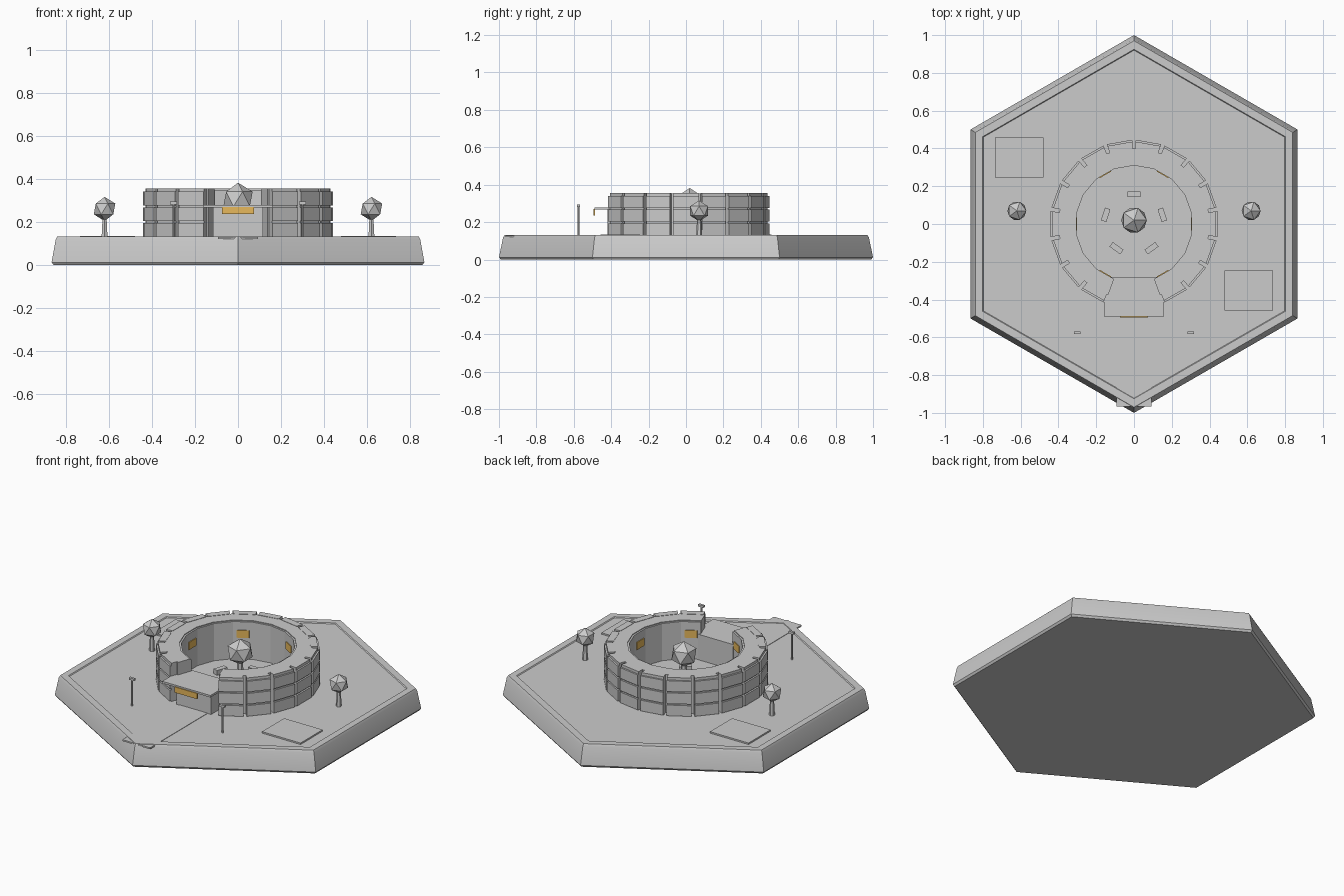
import bpy, bmesh, math
from mathutils import Matrix, Vector

if "Cube" in bpy.data.objects:
    bpy.data.objects.remove(bpy.data.objects["Cube"])


def material(name, rgb):
    m = bpy.data.materials.new(name)
    m.use_nodes = True
    m.diffuse_color = (*rgb, 1)
    m.node_tree.nodes["Principled BSDF"].inputs["Base Color"].default_value = (*rgb, 1)
    return m


GREY = material("pale grey", (0.6, 0.6, 0.6))
GOLD = material("warm gold", (0.83, 0.5, 0.11))
FLOOR = 0.126


def finish(name, bm, mat=GREY):
    bmesh.ops.recalc_face_normals(bm, faces=bm.faces)
    mesh = bpy.data.meshes.new(name)
    bm.to_mesh(mesh)
    bm.free()
    mesh.materials.append(mat)
    ob = bpy.data.objects.new(name, mesh)
    bpy.context.collection.objects.link(ob)
    return ob


def box(name, centre, size, turn=0, mat=GREY):
    bm = bmesh.new()
    place = Matrix.Translation(centre) @ Matrix.Rotation(turn, 4, "Z") @ Matrix.Diagonal((*size, 1))
    bmesh.ops.create_cube(bm, size=1, matrix=place)
    return finish(name, bm, mat)


def arc_solid(bm, angles, r0, r1, z0, z1):
    """Straight-sided curved wall through the given angles, closed at both ends."""
    loops = []
    for a in angles:
        d = Vector((math.cos(a), math.sin(a), 0))
        loops.append([bm.verts.new(d * r + Vector((0, 0, z)))
                      for r, z in ((r0, z0), (r1, z0), (r1, z1), (r0, z1))])
    for p, q in zip(loops, loops[1:]):
        for i in range(4):
            j = (i + 1) % 4
            bm.faces.new((p[i], p[j], q[j], q[i]))
    bm.faces.new(loops[0])
    bm.faces.new(loops[-1][::-1])


def hex_base(name, profile):
    """Hexagonal solid from a radius and height profile, closed at both ends."""
    bm = bmesh.new()
    rings = []
    for r, z in profile:
        rings.append([bm.verts.new((r * math.sin(k * math.pi / 3), r * math.cos(k * math.pi / 3), z))
                      for k in range(6)])
    for p, q in zip(rings, rings[1:]):
        for i in range(6):
            j = (i + 1) % 6
            bm.faces.new((p[i], p[j], q[j], q[i]))
    bm.faces.new(rings[0])
    bm.faces.new(rings[-1])
    return finish(name, bm)


def tree(name, x, y, z, radius, trunk):
    """Faceted crown on a tapered trunk."""
    bm = bmesh.new()
    bmesh.ops.create_icosphere(bm, subdivisions=1, radius=radius,
                               matrix=Matrix.Translation((x, y, z)))
    finish(name + "_crown", bm)
    bm = bmesh.new()
    height = z - radius * 0.6 - FLOOR
    bmesh.ops.create_cone(bm, cap_ends=True, segments=6, radius1=trunk, radius2=trunk * 0.65,
                          depth=height, matrix=Matrix.Translation((x, y, FLOOR + height / 2)))
    finish(name + "_trunk", bm)


# Hexagonal platform with a raised rim
platform = hex_base("platform", [(0.99, 0), (1, 0.012), (0.978, 0.118), (0.97, 0.131),
                                 (0.925, 0.131), (0.92, FLOOR)])
bpy.context.view_layer.objects.active = platform
platform.select_set(True)
bpy.ops.object.shade_smooth_by_angle(angle=math.radians(35))

# Open ring wall, with the gap at the front
step = math.radians(20)
start = math.radians(-70)
angles = [start + i * step for i in range(17)]
bm = bmesh.new()
arc_solid(bm, angles, 0.32, 0.4, FLOOR - 0.002, 0.354)
arc_solid(bm, angles, 0.31, 0.32, FLOOR - 0.002, 0.349)
finish("ring_wall", bm)

# Outer wall segments, each with three raised bands
body = bmesh.new()
bands = bmesh.new()
gap = math.radians(1.2)
for a, b in zip(angles, angles[1:]):
    arc_solid(body, (a + gap, b - gap), 0.395, 0.436, FLOOR - 0.002, 0.356)
    for k in range(3):
        low = 0.13 + k * 0.073
        arc_solid(bands, (a + gap, b - gap), 0.43, 0.446, low, low + 0.064)
finish("wall_segments", body)
finish("wall_bands", bands)

# Lit windows on the inside of the wall
for i, deg in enumerate((-60, 0, 60, 120, 180, 240)):
    a = math.radians(deg)
    box(f"inner_window_{i + 1}", (0.304 * math.cos(a), 0.304 * math.sin(a), 0.277),
        (0.006, 0.07, 0.045), a, GOLD)

# Gatehouse with canopy and sign
box("gatehouse", (0, -0.35, 0.197), (0.23, 0.14, 0.146))
box("gate_roof", (0, -0.385, 0.273), (0.32, 0.21, 0.012))
box("gate_sign", (0, -0.491, 0.253), (0.148, 0.008, 0.034), mat=GOLD)

# Path to the front corner
box("path", (0, -0.69, 0.124), (0.184, 0.55, 0.009))

# Raised corner pads
for side, s in (("left", 1), ("right", -1)):
    box(f"{side}_pad", (0.607 * s, -0.352 * s, 0.129), (0.256, 0.21, 0.012))

# Lamp posts beside the path
for side, s in (("left", 1), ("right", -1)):
    bm = bmesh.new()
    bmesh.ops.create_cone(bm, cap_ends=True, segments=6, radius1=0.005, radius2=0.005, depth=0.16,
                          matrix=Matrix.Translation((0.3 * s, -0.575, 0.205)))
    finish(f"{side}_lamp_post", bm)
    box(f"{side}_lamp_head", (0.3 * s, -0.575, 0.288), (0.034, 0.014, 0.013))

# Courtyard benches around the middle tree
for i in range(5):
    a = math.radians(90 + 72 * i)
    box(f"bench_{i + 1}", (0.158 * math.cos(a), 0.158 * math.sin(a), 0.14),
        (0.03, 0.07, 0.03), a)

# Trees
tree("courtyard_tree", 0, 0.02, 0.306, 0.076, 0.022)
tree("left_tree", 0.62, 0.07, 0.26, 0.056, 0.016)
tree("right_tree", -0.62, 0.07, 0.26, 0.056, 0.016)
